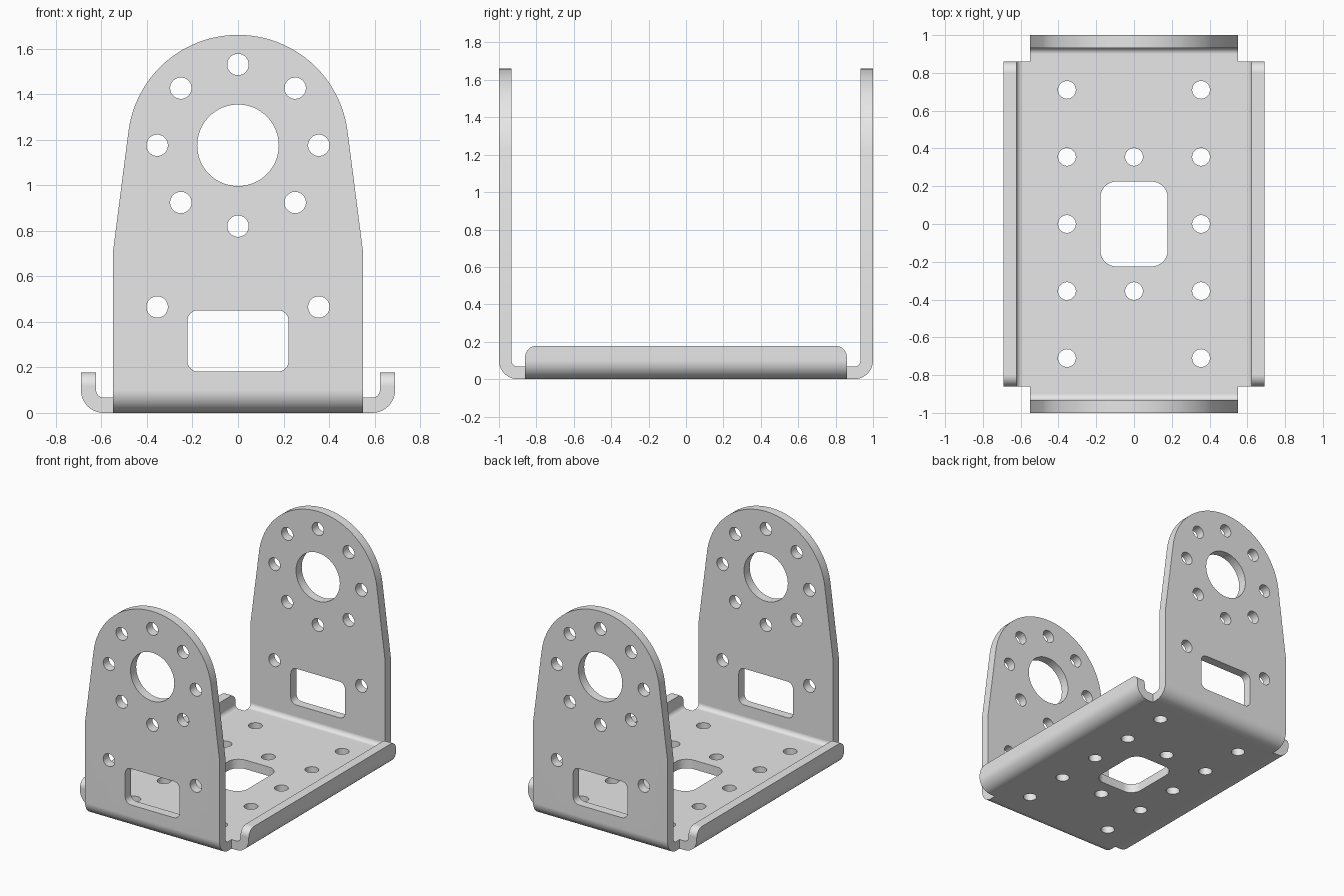
import bpy, bmesh
from math import cos, sin, pi, radians, acos, atan2, hypot

cube = bpy.data.objects.get("Cube")
if cube:
    bpy.data.objects.remove(cube, do_unlink=True)

THICK = 0.067     # sheet thickness
BEND = 0.1        # outer bend radius
PITCH = 0.355     # hole spacing
HOLE = 0.047      # small hole radius
HUB = 1.175       # height of the large hole

metal = bpy.data.materials.new("grey_metal")
metal.use_nodes = True
grey = (0.8, 0.8, 0.8, 1)
metal.diffuse_color = grey
metal.node_tree.nodes["Principled BSDF"].inputs["Base Color"].default_value = grey


def arc(cx, cy, r, start, end, steps=10):
    angles = [radians(start + (end - start) * i / steps) for i in range(steps + 1)]
    return [(cx + r * cos(a), cy + r * sin(a)) for a in angles]


def circle(cx, cy, r, steps=40):
    return arc(cx, cy, r, 0, 360, steps)[:-1]


def rounded_rect(cx, cy, hx, hy, r):
    pts = []
    for i, (sx, sy) in enumerate([(1, 1), (-1, 1), (-1, -1), (1, -1)]):
        pts += arc(cx + sx * (hx - r), cy + sy * (hy - r), r, 90 * i, 90 * i + 90, 8)
    return pts


def channel(half, height):
    """Cross-section of a bent U-shaped sheet."""
    c, inner = half - BEND, BEND - THICK
    return ([(-half, height)] + arc(-c, BEND, BEND, 180, 270)
            + arc(c, BEND, BEND, 270, 360)
            + [(half, height), (half - THICK, height)]
            + arc(c, BEND, inner, 360, 270)
            + arc(-c, BEND, inner, 270, 180)
            + [(-half + THICK, height)])


def prisms(name, outlines, axis, reach):
    """Extrude flat outlines along an axis, from reach[0] to reach[1]."""
    place = {"x": lambda a, b, d: (d, a, b),
             "y": lambda a, b, d: (a, d, b),
             "z": lambda a, b, d: (a, b, d)}[axis]
    bm = bmesh.new()
    for pts in outlines:
        low, high = [[bm.verts.new(place(a, b, d)) for a, b in pts] for d in reach]
        bm.faces.new(low)
        bm.faces.new(high[::-1])
        for i in range(len(pts)):
            j = (i + 1) % len(pts)
            bm.faces.new((low[i], high[i], high[j], low[j]))
    bmesh.ops.recalc_face_normals(bm, faces=bm.faces)
    mesh = bpy.data.meshes.new(name)
    bm.to_mesh(mesh)
    bm.free()
    mesh.materials.append(metal)
    obj = bpy.data.objects.new(name, mesh)
    bpy.context.collection.objects.link(obj)
    return obj


def apply(obj, mod):
    bpy.ops.object.select_all(action="DESELECT")
    bpy.context.view_layer.objects.active = obj
    obj.select_set(True)
    bpy.ops.object.modifier_apply(modifier=mod.name)


def combine(obj, other, operation):
    mod = obj.modifiers.new("combine", "BOOLEAN")
    mod.operation, mod.solver, mod.object = operation, "EXACT", other
    apply(obj, mod)
    bpy.data.objects.remove(other, do_unlink=True)


# Main channel: floor with front and back walls, trimmed to a round-topped outline
bracket = prisms("bracket", [channel(1, 2)], "x", (-0.8, 0.8))
half, shoulder, crown = 0.55, 0.70, 0.485
drop = HUB - shoulder
tangent = (acos(crown / hypot(half, drop)) - atan2(drop, half)) * 180 / pi
wall = ([(-half, -0.2), (half, -0.2), (half, shoulder)]
        + arc(0, HUB, crown, tangent, 180 - tangent, 48) + [(-half, shoulder)])
combine(bracket, prisms("wall_trim", [wall], "y", (-1.2, 1.2)), "INTERSECT")

# Side lips, with rounded upper corners
lips = prisms("side_lips", [channel(0.69, 0.4)], "y", (-1, 1))
length, top, r = 0.86, 0.178, 0.06
lip = ([(-length, -0.2), (length, -0.2)] + arc(length - r, top - r, r, 0, 90)
       + arc(r - length, top - r, r, 90, 180))
combine(lips, prisms("lip_trim", [lip], "x", (-1, 1)), "INTERSECT")
combine(bracket, lips, "UNION")

# Wall openings: large hole, ring of holes, lower pair and slot
wall_holes = [circle(0, HUB, 0.179, 64), rounded_rect(0, 0.316, 0.222, 0.134, 0.045)]
wall_holes += [circle(x, z, HOLE) for x, z in circle(0, HUB, PITCH, 8)]
wall_holes += [circle(s * PITCH, 0.465, HOLE) for s in (-1, 1)]
combine(bracket, prisms("wall_holes", wall_holes, "y", (-1.2, 1.2)), "DIFFERENCE")

# Floor openings: grid of holes around a rounded slot
floor_holes = [rounded_rect(0, 0, 0.178, 0.225, 0.085)]
floor_holes += [circle(s * PITCH, row * PITCH, HOLE) for s in (-1, 1) for row in range(-2, 3)]
floor_holes += [circle(0, s * PITCH, HOLE) for s in (-1, 1)]
combine(bracket, prisms("floor_holes", floor_holes, "z", (-0.2, 0.15)), "DIFFERENCE")

# Smooth bends and holes, flat sheet faces
bpy.ops.object.select_all(action="DESELECT")
bracket.select_set(True)
bpy.context.view_layer.objects.active = bracket
bpy.ops.object.shade_smooth_by_angle(angle=radians(30))
weighted = bracket.modifiers.new("flat_faces", "WEIGHTED_NORMAL")
weighted.keep_sharp = True
apply(bracket, weighted)
